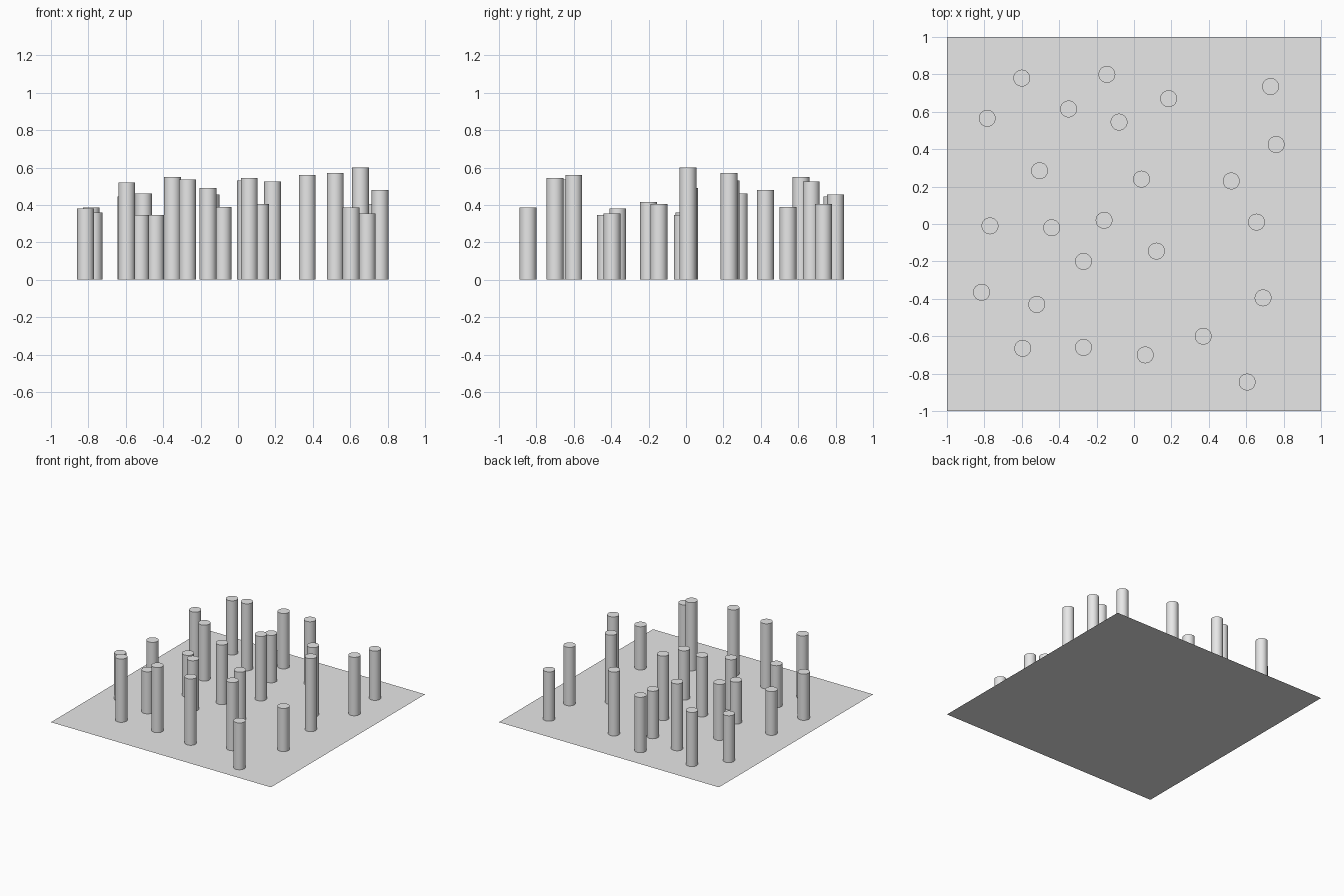
import bpy

cube = bpy.data.objects.get("Cube")
if cube:
    bpy.data.objects.remove(cube, do_unlink=True)


def make_material(name, colour):
    material = bpy.data.materials.new(name)
    material.use_nodes = True
    material.diffuse_color = colour
    shader = next(n for n in material.node_tree.nodes if n.type == "BSDF_PRINCIPLED")
    shader.inputs["Base Color"].default_value = colour
    return material


def finish(name, material):
    part = bpy.context.object
    part.name = name
    part.data.name = name
    part.data.materials.append(material)
    return part


grey = make_material("light_grey", (0.8, 0.8, 0.8, 1))
radius = 0.045

# Flat square ground sheet
bpy.ops.mesh.primitive_plane_add(size=2, location=(0, 0, 0))
finish("ground_sheet", grey)

# Scattered pillars, each given as x, y and height, from back to front
pillars = [
    (-.6, .78, .445), (-.145, .8, .455), (-.35, .615, .55), (.185, .67, .525),
    (.73, .735, .405), (-.785, .565, .385), (-.08, .545, .39), (.76, .425, .48),
    (-.505, .285, .46), (.04, .24, .53), (.52, .23, .57), (-.77, -.01, .36),
    (-.44, -.02, .345), (-.16, .02, .49), (.655, .01, .6), (-.27, -.2, .415),
    (.12, -.145, .405), (-.815, -.365, .38), (-.52, -.43, .345), (.69, -.395, .355),
    (-.595, -.665, .52), (-.27, -.66, .535), (.06, -.7, .545), (.37, -.6, .56),
    (.605, -.845, .385),
]
for number, (x, y, height) in enumerate(pillars, start=1):
    bpy.ops.mesh.primitive_cylinder_add(
        vertices=32, radius=radius, depth=height, location=(x, y, height / 2))
    finish(f"pillar_{number}", grey)
    bpy.ops.object.shade_smooth_by_angle()
